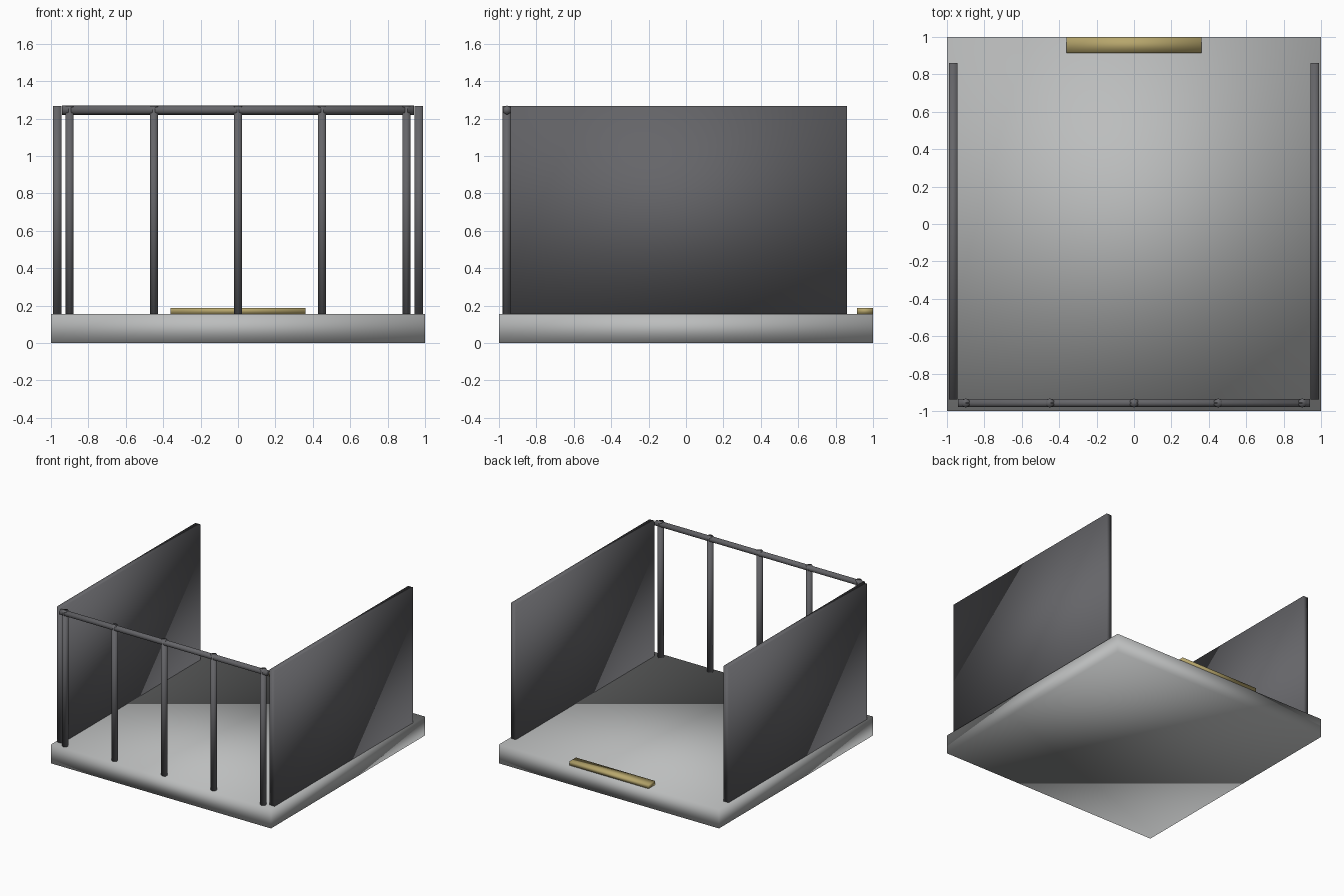
import bpy, math

if "Cube" in bpy.data.objects:
    bpy.data.objects.remove(bpy.data.objects["Cube"])

def material(name, rgb):
    m = bpy.data.materials.new(name)
    m.diffuse_color = (*rgb, 1)
    m.use_nodes = True
    m.node_tree.nodes["Principled BSDF"].inputs["Base Color"].default_value = m.diffuse_color
    return m

floor_grey = material("floor_grey", (0.50, 0.51, 0.51))
dark_grey = material("dark_grey", (0.13, 0.13, 0.14))
brass = material("brass", (0.47, 0.38, 0.15))

def finish(name, mat):
    ob = bpy.context.object
    ob.name = name
    ob.data.materials.append(mat)
    bpy.ops.object.transform_apply(location=False, rotation=True, scale=True)
    bpy.ops.object.shade_smooth()
    return ob

def box(name, lo, hi, mat):
    bpy.ops.mesh.primitive_cube_add(size=1, location=[(a + b) / 2 for a, b in zip(lo, hi)])
    bpy.context.object.scale = [b - a for a, b in zip(lo, hi)]
    return finish(name, mat)

def bar(name, length, loc, rot, mat):
    # slim six-sided bar
    bpy.ops.mesh.primitive_cylinder_add(vertices=6, radius=0.025, depth=length,
                                        location=loc, rotation=rot)
    return finish(name, mat)

TOP, DECK, FRONT = 1.268, 0.155, -0.957

# floor slab
box("floor", (-1, -1, 0), (1, 1, DECK), floor_grey)

# side walls
for side, x in (("left", -0.967), ("right", 0.967)):
    box(side + "_wall", (x - 0.0225, -0.938, DECK), (x + 0.0225, 0.86, TOP), dark_grey)

# front railing: posts and top rail
for i in range(5):
    bar(f"rail_post_{i + 1}", TOP - DECK, (-0.9 + 0.45 * i, FRONT, (TOP + DECK) / 2),
        (0, 0, 0), dark_grey)
# rail has an edge pointing up and flat front and back
bar("top_rail", 1.88, (0, FRONT, 1.245), (math.pi / 2, 0, math.pi / 2), dark_grey)

# threshold strip at the back opening
box("threshold_strip", (-0.36, 0.915, DECK), (0.36, 1.0, 0.187), brass)
